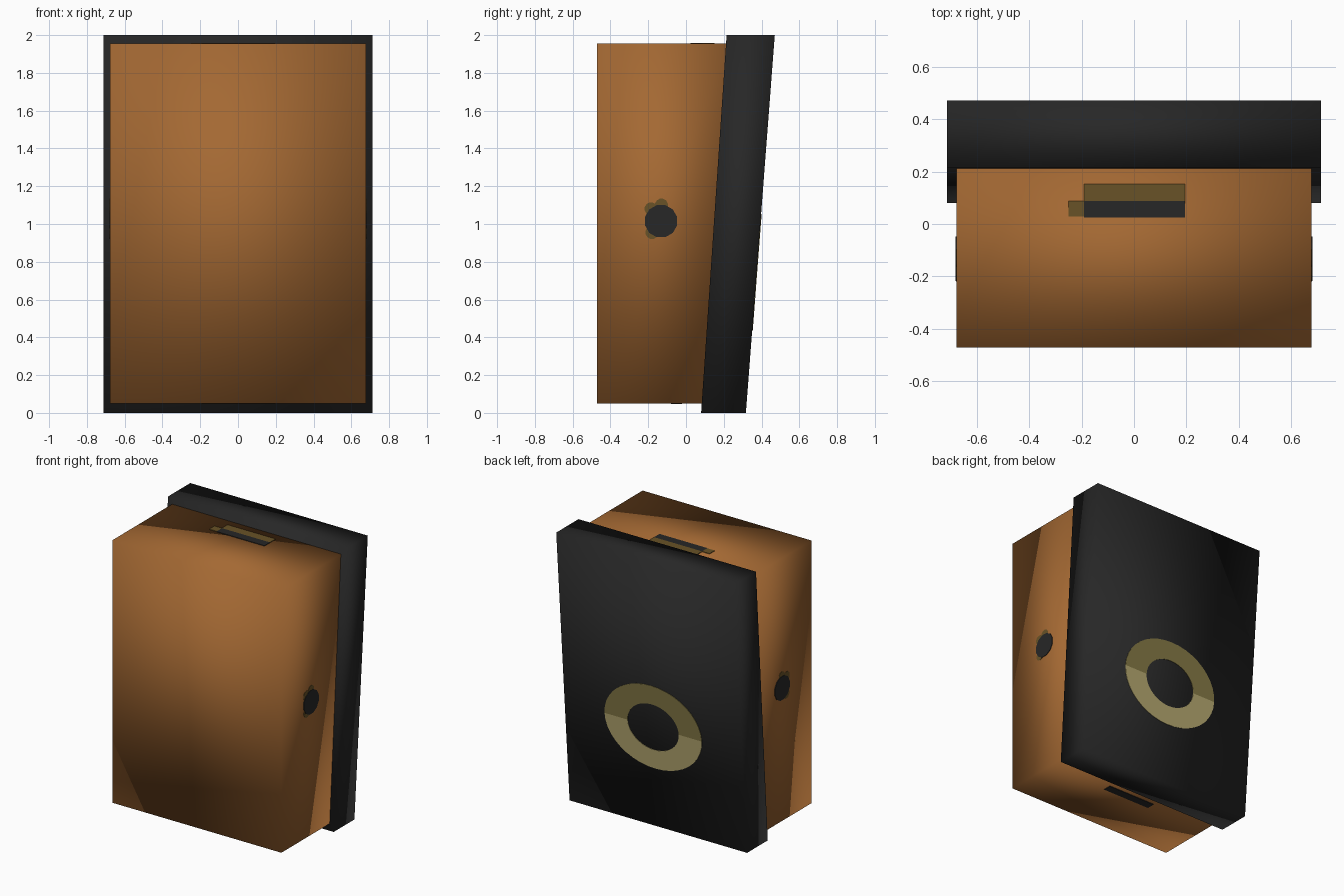
import bpy, bmesh, math
from mathutils import Vector

if "Cube" in bpy.data.objects:
    bpy.data.objects.remove(bpy.data.objects["Cube"])


def material(name, rgb):
    m = bpy.data.materials.new(name)
    m.diffuse_color = (*rgb, 1)
    m.use_nodes = True
    m.node_tree.nodes["Principled BSDF"].inputs["Base Color"].default_value = m.diffuse_color
    return m


brown = material("warm brown", (0.37, 0.14, 0.033))
black = material("soft black", (0.02, 0.02, 0.02))
olive = material("dark olive", (0.14, 0.085, 0.02))
gold_dark = material("dull gold", (0.23, 0.19, 0.06))
gold_light = material("pale gold", (0.46, 0.39, 0.16))


def finish(name, bm, mats, smooth=False):
    bmesh.ops.recalc_face_normals(bm, faces=bm.faces)
    me = bpy.data.meshes.new(name)
    bm.to_mesh(me)
    bm.free()
    for m in mats:
        me.materials.append(m)
    for p in me.polygons:
        p.use_smooth = smooth
    ob = bpy.data.objects.new(name, me)
    bpy.context.collection.objects.link(ob)
    return ob


def prism(name, outline, direction, mat, smooth=False):
    """Extrude a closed outline of points along a direction."""
    bm = bmesh.new()
    face = bm.faces.new([bm.verts.new(p) for p in outline])
    ext = bmesh.ops.extrude_face_region(bm, geom=[face])
    moved = [v for v in ext["geom"] if isinstance(v, bmesh.types.BMVert)]
    bmesh.ops.translate(bm, verts=moved, vec=direction)
    return finish(name, bm, [mat], smooth)


def side_profile(name, half_width, yz, mat):
    pts = [(-half_width, y, z) for y, z in yz]
    return prism(name, pts, (2 * half_width, 0, 0), mat, smooth=True)


def flat_plate(name, x0, x1, y0, y1, z, thick, mat):
    pts = [(x0, y0, z), (x1, y0, z), (x1, y1, z), (x0, y1, z)]
    return prism(name, pts, (0, 0, thick), mat)


# Main body and leaning back panel
side_profile("cabinet_body", 0.677,
             [(-0.47, 0.05), (0.09, 0.05), (0.22, 1.955), (-0.47, 1.955)], brown)
side_profile("back_panel", 0.712,
             [(0.08, 0), (0.317, 0), (0.47, 2), (0.215, 2)], black)

# Round side holes with an olive fleck on their upper rim
for side, label in ((1, "right"), (-1, "left")):
    def disc(name, y, z, r, thick, mat):
        pts = [(side * 0.676, y + r * math.cos(math.tau * (i + .5) / 12),
                z + r * math.sin(math.tau * (i + .5) / 12)) for i in range(12)]
        prism(name, pts, (side * thick, 0, 0), mat)
    disc(label + "_side_hole", -0.132, 1.015, 0.088, 0.005, black)
    disc(label + "_hole_rim_top", -0.13, 1.10, 0.035, 0.003, olive)
    disc(label + "_hole_rim_upper", -0.185, 1.08, 0.035, 0.003, olive)
    disc(label + "_hole_rim_lower", -0.18, 0.955, 0.035, 0.003, olive)

# Handle slots above and below
flat_plate("top_slot", -0.19, 0.195, 0.025, 0.087, 1.954, 0.005, black)
flat_plate("top_slot_rim", -0.19, 0.195, 0.087, 0.152, 1.954, 0.005, olive)
flat_plate("top_slot_end", -0.25, -0.19, 0.028, 0.087, 1.954, 0.005, olive)
flat_plate("bottom_slot", -0.19, 0.195, -0.08, -0.02, 0.051, -0.005, black)

# Oval ring on the back panel: pale lower half, dull upper half
up = Vector((0, 0.153, 2)).normalized()
out = Vector((0, 2, -0.153)).normalized()
centre = Vector((0, 0.317 + 0.153 * 0.372, 0.744))
N = 40
bm = bmesh.new()


def oval(rx, rz, lift):
    return [bm.verts.new(centre + out * lift + Vector((rx * math.cos(a), 0, 0))
                         + up * rz * math.sin(a))
            for a in (math.tau * i / N for i in range(N))]


loops = [oval(0.39, 0.31, -0.002), oval(0.39, 0.31, 0.003),
         oval(0.205, 0.17, 0.003), oval(0.205, 0.17, -0.002)]
for k in range(4):
    a, b = loops[k], loops[(k + 1) % 4]
    for i in range(N):
        j = (i + 1) % N
        f = bm.faces.new((a[i], a[j], b[j], b[i]))
        f.material_index = 0 if i < N // 2 else 1
finish("back_ring", bm, [gold_dark, gold_light])
